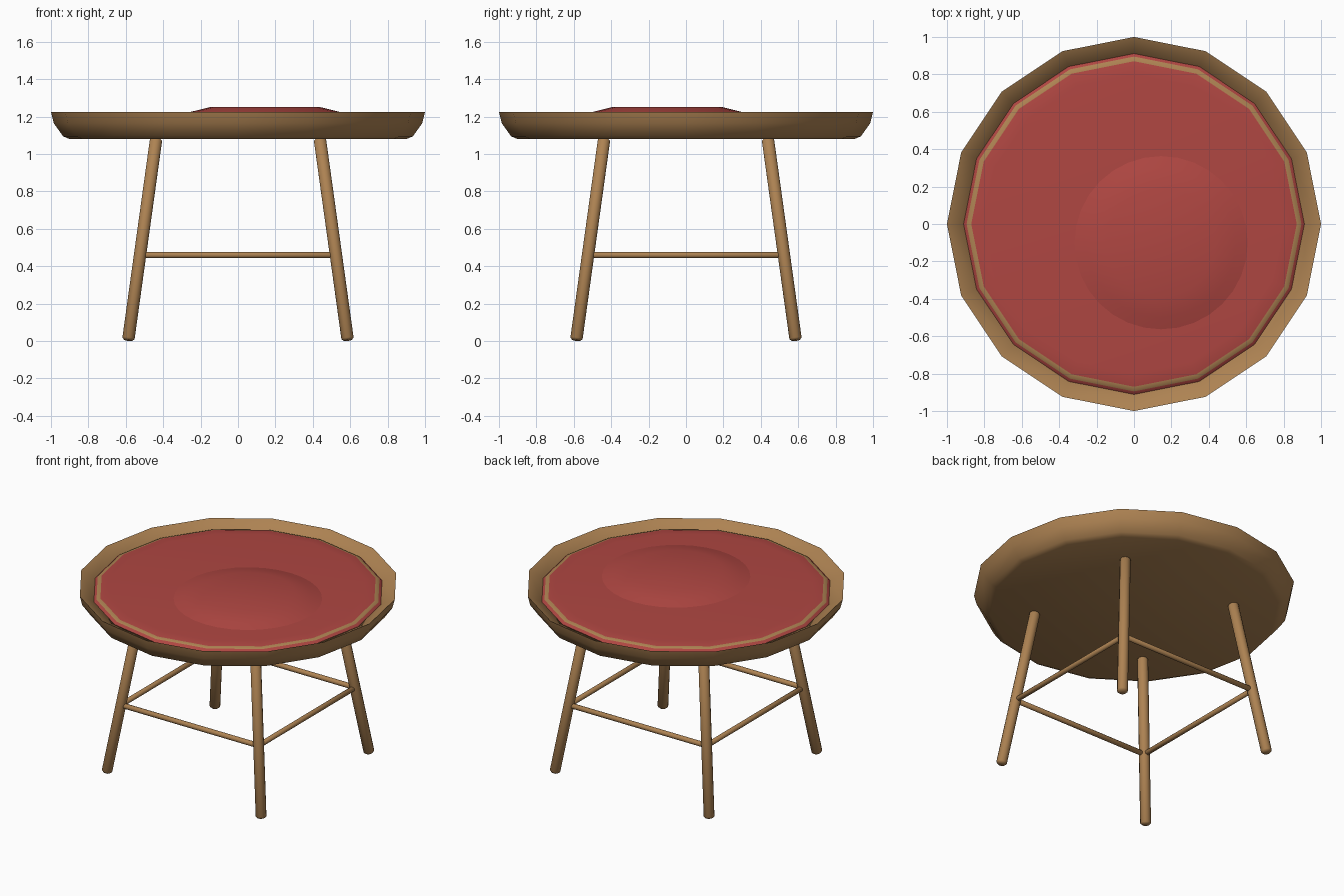
import bpy, math
from mathutils import Vector

cube = bpy.data.objects.get("Cube")
if cube:
    bpy.data.objects.remove(cube)


def material(name, color):
    mat = bpy.data.materials.new(name)
    mat.use_nodes = True
    mat.diffuse_color = (*color, 1)
    mat.node_tree.nodes["Principled BSDF"].inputs["Base Color"].default_value = (*color, 1)
    return mat


wood = material("warm wood", (0.42, 0.225, 0.085))
red = material("red fabric", (0.43, 0.062, 0.054))


def shade(obj, angle):
    bpy.ops.object.select_all(action="DESELECT")
    obj.select_set(True)
    bpy.context.view_layer.objects.active = obj
    bpy.ops.object.shade_smooth_by_angle(angle=math.radians(angle))


def lathe(name, profile, sides, mats, center=(0, 0, 0), angle=50, band=None):
    """Revolve (radius, z) points; both end rings are capped."""
    verts, faces = [], []
    for r, z in profile:
        for i in range(sides):
            a = math.tau * i / sides
            verts.append((r * math.cos(a), r * math.sin(a), z))
    for k in range(len(profile) - 1):
        for i in range(sides):
            j = (i + 1) % sides
            faces.append((k * sides + i, k * sides + j, (k + 1) * sides + j, (k + 1) * sides + i))
    last = (len(profile) - 1) * sides
    faces.append(tuple(reversed(range(sides))))
    faces.append(tuple(range(last, last + sides)))
    mesh = bpy.data.meshes.new(name)
    mesh.from_pydata(verts, [], faces)
    for m in mats:
        mesh.materials.append(m)
    if band is not None:
        for p in mesh.polygons[band * sides:(band + 1) * sides]:
            p.material_index = 1
    obj = bpy.data.objects.new(name, mesh)
    obj.location = center
    bpy.context.collection.objects.link(obj)
    shade(obj, angle)
    return obj


def rod(name, start, end, radius, bevel):
    """Round bar with softened ends between two points."""
    start, end = Vector(start), Vector(end)
    axis = end - start
    n = axis.length
    profile = [(radius - bevel, 0), (radius, bevel), (radius, n - bevel), (radius - bevel, n)]
    obj = lathe(name, profile, 12, [wood], start)
    obj.rotation_mode = "QUATERNION"
    obj.rotation_quaternion = axis.to_track_quat("Z", "Y")
    return obj


# Dished seat tray with a sloping inner rim
lathe("seat_tray", [(0.90, 1.08), (0.935, 1.095), (0.985, 1.165), (1.0, 1.225),
                    (0.91, 1.18), (0.90, 1.15)], 16, [wood])

# Cushion with a piping band near its edge
lathe("cushion", [(0.90, 1.14), (0.912, 1.18), (0.895, 1.195), (0.87, 1.202), (0.80, 1.207)],
      16, [red, wood], band=2)

# Low raised pad, set off centre
lathe("raised_pad", [(0.47, 1.205), (0.40, 1.225), (0.29, 1.252)], 32, [red], (0.145, -0.1, 0))

# Splayed legs
TOP, FOOT, RAIL_Z = 0.437, 0.587, 0.46
corners = {"front_left": (1, -1), "back_left": (1, 1),
           "back_right": (-1, 1), "front_right": (-1, -1)}
for name, (sx, sy) in corners.items():
    rod(name + "_leg", (sx * FOOT, sy * FOOT, 0.004), (sx * TOP, sy * TOP, 1.085), 0.034, 0.012)

# Stretchers join neighbouring legs
rail = FOOT + (TOP - FOOT) * RAIL_Z / 1.085
points = list(corners.values())
for i, name in enumerate(("left", "back", "right", "front")):
    a, b = points[i], points[(i + 1) % 4]
    rod(name + "_stretcher", (a[0] * rail, a[1] * rail, RAIL_Z),
        (b[0] * rail, b[1] * rail, RAIL_Z), 0.017, 0.003)
